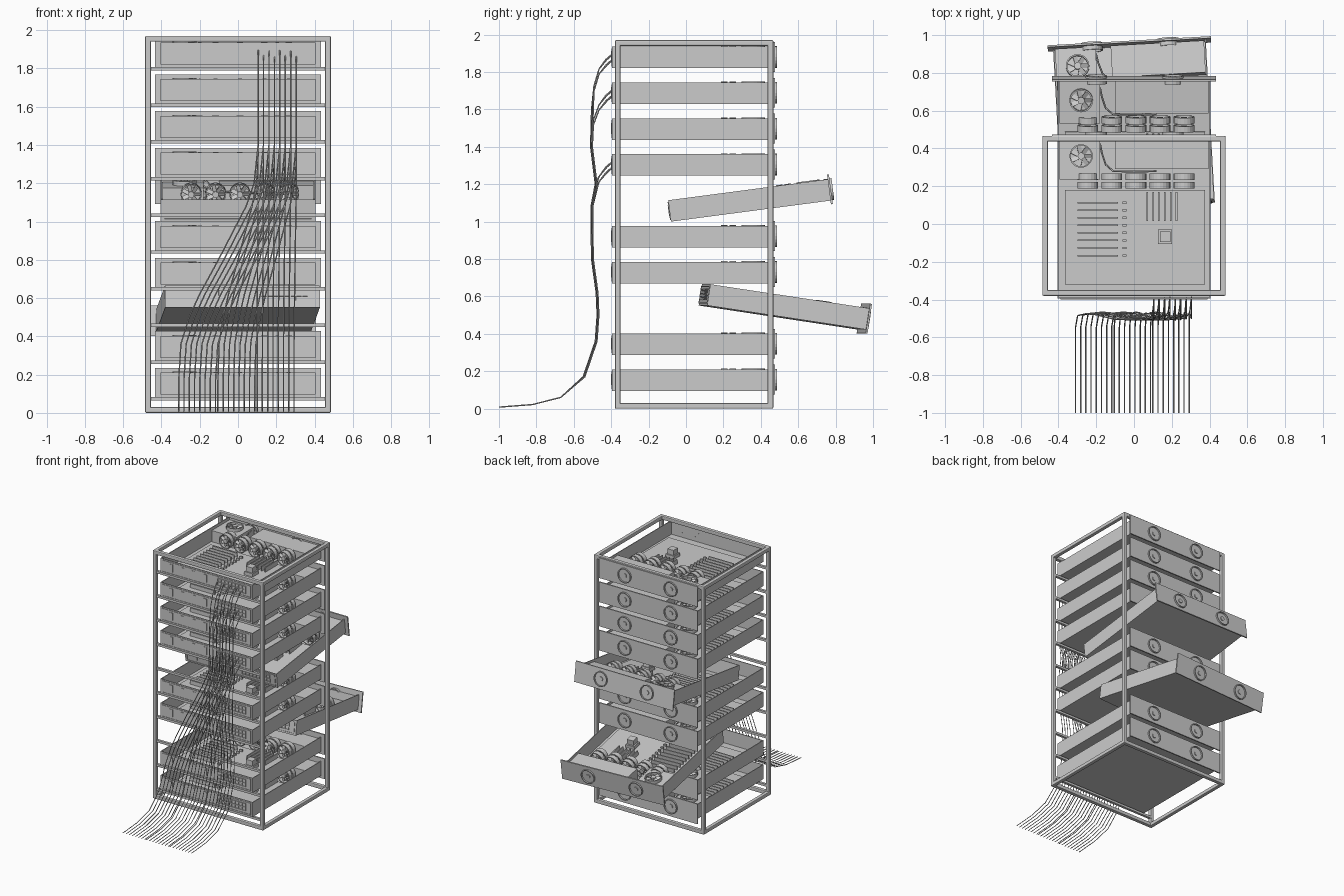
import bpy, bmesh, math
from mathutils import Matrix, Vector

if "Cube" in bpy.data.objects:
    bpy.data.objects.remove(bpy.data.objects["Cube"])

PITCH, BASE = 0.1917, 0.095
Y0 = 0.035                      # y centre of a seated server


def obj(name, bm, bevel=0):
    bmesh.ops.recalc_face_normals(bm, faces=bm.faces)
    me = bpy.data.meshes.new(name)
    bm.to_mesh(me)
    bm.free()
    o = bpy.data.objects.new(name, me)
    bpy.context.collection.objects.link(o)
    if bevel:
        m = o.modifiers.new("bevel", 'BEVEL')
        m.width, m.segments = bevel, 2
    return o


def box(bm, x0, x1, y0, y1, z0, z1, rot=None):
    m = Matrix.Translation(((x0 + x1) / 2, (y0 + y1) / 2, (z0 + z1) / 2))
    m = m @ Matrix.Diagonal((x1 - x0, y1 - y0, z1 - z0, 1))
    bmesh.ops.create_cube(bm, size=1, matrix=rot @ m if rot else m)


def fan(bm, c, r, depth, axis_y=True, blades=7, n=20):
    """Ring, hub and pitched blades, axis along y or z."""
    m = Matrix.Translation(c)
    if axis_y:
        m = m @ Matrix.Rotation(math.pi / 2, 4, 'X')
    prof = [(r, -depth / 2), (r, depth / 2), (r * .88, depth / 2), (r * .88, -depth / 2)]
    loops = [[bm.verts.new(m @ Vector((p[0] * math.cos(a), p[0] * math.sin(a), p[1]))) for p in prof]
             for a in (2 * math.pi * i / n for i in range(n))]
    for i in range(n):
        a, b = loops[i], loops[(i + 1) % n]
        for k in range(4):
            bm.faces.new((a[k], b[k], b[(k + 1) % 4], a[(k + 1) % 4]))
    bmesh.ops.create_cone(bm, cap_ends=True, segments=12, radius1=r * .3, radius2=r * .3,
                          depth=depth * .8, matrix=m)
    for i in range(blades):
        rot = m @ Matrix.Rotation(2 * math.pi * i / blades, 4, 'Z') @ Matrix.Rotation(.5, 4, 'X')
        box(bm, r * .28, r * .9, -r * .2, r * .2, -.001, .001, rot)


# ---------- rack frame ----------
T, X, YA, YB, H = 0.03, 0.485, -0.38, 0.467, 1.97
bm = bmesh.new()
for s in (-1, 1):
    for y in (YA, YB - T):
        box(bm, s * X, s * (X - T), y, y + T, 0, H)
obj("corner_posts", bm, .006)
bm = bmesh.new()
for z in (0, H - T):
    for y in (YA, YB - T):
        box(bm, -X, X, y, y + T, z, z + T)
    for s in (-1, 1):
        box(bm, s * X, s * (X - T), YA, YB, z, z + T)
obj("frame_rails", bm, .006)
bm = bmesh.new()
for i in range(10):
    z = BASE + PITCH * i
    box(bm, -.465, .465, -.37, -.35, z - .03, z - .012)
obj("slot_bars", bm)

# ---------- one server, built in local space ----------
parts = []
W, D, HT = 0.405, 0.43, 0.115

bm = bmesh.new()                # open tray
box(bm, -W, W, -D, D, 0, .006)
for s in (-1, 1):
    box(bm, s * W, s * (W - .006), -D, D, 0, HT)
box(bm, -W, W, -D, -D + .006, 0, HT)
parts.append(obj("server_tray", bm))

bm = bmesh.new()                # bezel with two round fans
box(bm, -.433, .433, D, D + .01, -.02, .14)
parts.append(obj("server_bezel", bm))
bm = bmesh.new()
for x in (-.2, .205):
    fan(bm, (x, D, .06), .058, .042)
parts.append(obj("bezel_fans", bm))

bm = bmesh.new()                # port side: raised border, vents, port grid
f = -D
for z in (.01, .1):
    box(bm, -.39, .39, f - .004, f, z, z + .005)
for s in (-1, 1):
    box(bm, s * .39, s * .385, f - .004, f, .01, .105)
for i in range(4):
    x = -.31 + .1 * i
    box(bm, x - .014, x + .014, f - .004, f, .03, .09)
for z in (.03, .058, .086):
    box(bm, .095, .345, f - .006, f, z, z + .005)
for i in range(9):
    x = .095 + .0306 * i
    box(bm, x, x + .005, f - .006, f, .03, .091)
parts.append(obj("port_panel", bm))

bm = bmesh.new()                # circuit board with memory, cards, processor
box(bm, -.365, .375, -.355, .145, .006, .014)
for i in range(8):
    y = .078 - .04 * i
    box(bm, -.3, -.085, y - .004, y + .004, .014, .045)
    box(bm, -.06, -.04, y - .006, y + .006, .014, .03)
for i in range(6):
    x = .07 + .031 * i
    box(bm, x - .004, x + .004, -.02, .135, .014, .05)
box(bm, .128, .202, -.14, -.065, .014, .04)
box(bm, .138, .192, -.13, -.075, .04, .08)
parts.append(obj("circuit_board", bm))

bm = bmesh.new()                # row of five cooling fans
for i in range(5):
    for y in (.17, .215):
        fan(bm, (-.245 + .1275 * i, y, .064), .055, .035)
parts.append(obj("cooling_fans", bm))

bm = bmesh.new()                # power supply and its fan
box(bm, -.395, -.18, .2, .425, .006, .095)
parts.append(obj("power_supply", bm))
bm = bmesh.new()
fan(bm, (-.28, .325, .105), .062, .03, False)
parts.append(obj("power_fan", bm))
bm = bmesh.new()
box(bm, -.1, .395, .255, .425, .006, .1)
parts.append(obj("drive_bay", bm))


def cable(name, strands, r):
    cu = bpy.data.curves.new(name, 'CURVE')
    cu.dimensions, cu.bevel_depth, cu.bevel_resolution = '3D', r, 0
    for pts in strands:
        sp = cu.splines.new('POLY')
        sp.points.add(len(pts) - 1)
        for p, q in zip(sp.points, pts):
            p.co = (*q, 1)
    o = bpy.data.objects.new(name, cu)
    bpy.context.collection.objects.link(o)
    return o


parts.append(cable("inner_cable", [[(-.18, .39, .08), (-.17, .34, .08), (-.15, .28, .075),
                                   (-.11, .245, .07), (0, .242, .065), (.12, .245, .06)]], .005))

# ---------- place ten servers, two pulled out and tilted ----------
for i in range(10):
    m = Matrix.Translation((0, Y0, BASE + PITCH * i))
    if i == 2:
        m = (Matrix.Translation((0, .515, .487)) @ Matrix.Rotation(math.radians(3.2), 4, 'Z')
             @ Matrix.Rotation(math.radians(-8.6), 4, 'X'))
    elif i == 5:
        m = Matrix.Translation((0, .346, 1.056)) @ Matrix.Rotation(math.radians(7.5), 4, 'X')
    for p in parts:
        o = p
        if i:
            o = p.copy()
            bpy.context.collection.objects.link(o)
        o.matrix_world = m

# ---------- network cables falling to the floor ----------
DROP = [(-.485, 1.2), (-.508, 1.08), (-.505, .8), (-.48, .62), (-.475, .5), (-.485, .36),
        (-.55, .17), (-.67, .06), (-.82, .022), (-1.0, .008)]
# slot, first floor x, outward path down to the shared drop
for slot, fx in ((9, .1), (8, -.31), (6, -.105)):
    zs = BASE + PITCH * slot
    strands = []
    for k in range(8):
        xs, xe = .105 + .0285 * k, fx + .0275 * k
        z = zs + (.048 if k % 2 else .075)
        dy = .003 * (k % 4)
        path = [(-.395, z), (-.43, z - .03), (-.465 - dy, z - .08)]
        if slot == 9:
            path += [(-.492 - dy, z - .17), (-.505, 1.6), (-.51, 1.4)]
        elif slot == 8:
            path += [(-.495 - dy, z - .16), (-.51, 1.4)]
        else:
            path += [(-.485, z - .12)]
        path += DROP[1 if slot == 6 else 0:]
        pts = []
        for y, zz in path:
            t = min(1, max(0, (1.35 - zz) / 1.1))
            t = t * t * (3 - 2 * t)
            off = 0 if y < -.6 else dy
            pts.append((xs + (xe - xs) * t, y + off, zz))
        strands.append(pts)
    cable("network_cables", strands, .0035)
